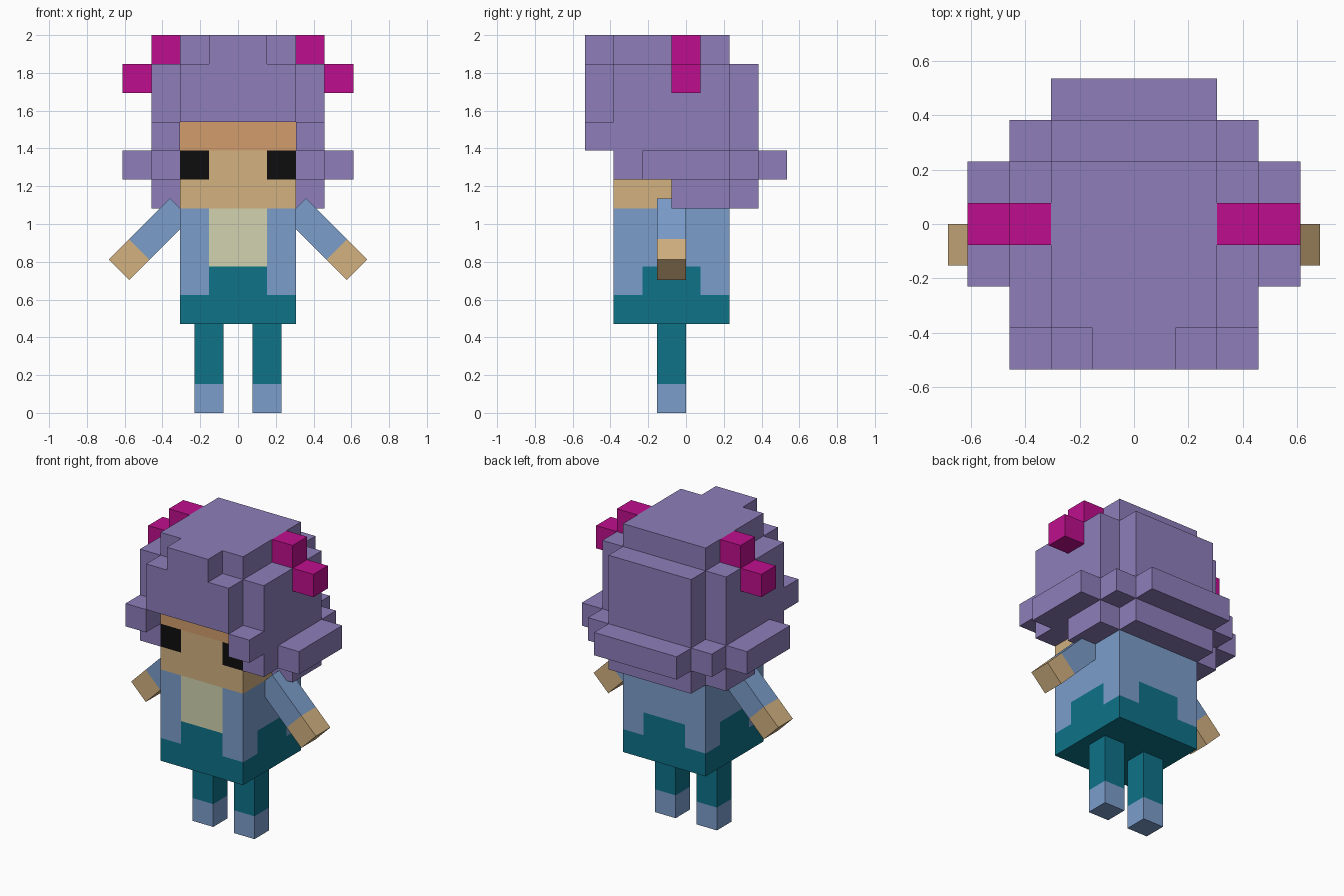
import bpy, bmesh, math
from mathutils import Matrix, Vector

if "Cube" in bpy.data.objects:
    bpy.data.objects.remove(bpy.data.objects["Cube"])

U = 0.153                 # one block
ZB = 2 - 10 * U           # underside of the torso


def P(x, y, z):
    """Block coordinates -> world (torso axis sits half a block forward)."""
    return Vector((x * U, (y - 0.5) * U, ZB + z * U))


def material(name, hexcode):
    m = bpy.data.materials.new(name)
    c = [int(hexcode[i:i + 2], 16) / 255 for i in (0, 2, 4)]
    m.diffuse_color = [v / 12.92 if v <= 0.04045 else ((v + 0.055) / 1.055) ** 2.4 for v in c] + [1]
    m.use_nodes = True
    m.node_tree.nodes["Principled BSDF"].inputs["Base Color"].default_value = m.diffuse_color
    return m


PURPLE = material("purple hair", "8E7EBB")
PINK = material("pink bow", "BE0F8D")
SKIN = material("tan skin", "D2B180")
BROW = material("shaded forehead", "D29C6C")
BLACK = material("black eye", "0D0D0D")
BLUE = material("blue cloth", "7B9DCB")
CREAM = material("cream shirt", "D2D3B0")
TEAL = material("teal trousers", "0E7389")


def finish(bm, name, mats):
    me = bpy.data.meshes.new(name)
    bm.to_mesh(me)
    bm.free()
    for m in mats:
        me.materials.append(m)
    ob = bpy.data.objects.new(name, me)
    bpy.context.collection.objects.link(ob)
    return ob


def block(name, lo, hi, mats, cuts=(), rule=None, spin=None):
    """Box in block units, sliced at cuts (axis, value), coloured by rule(centre, normal)."""
    bm = bmesh.new()
    bmesh.ops.create_cube(bm, size=1)
    for v in bm.verts:
        v.co = Vector([(a + b) / 2 + c * (b - a) for a, b, c in zip(lo, hi, v.co)])
    for axis, value in cuts:
        n, p = Vector((0, 0, 0)), Vector((0, 0, 0))
        n[axis], p[axis] = 1, value
        bmesh.ops.bisect_plane(bm, geom=bm.verts[:] + bm.edges[:] + bm.faces[:], plane_co=p, plane_no=n)
    bm.normal_update()
    if rule:
        for f in bm.faces:
            f.material_index = rule(f.calc_center_median(), f.normal)
    for v in bm.verts:
        v.co = P(*(spin @ v.co if spin else v.co))
    return finish(bm, name, mats)


# Torso: blue jacket, cream shirt panel, teal trousers with a raised tab on every side
def torso_rule(c, n):
    side = c.y if abs(n.x) > 0.5 else c.x
    if n.z < 0.5 and (c.z < 1 or (c.z < 2 and abs(side) < 1)):
        return 1
    return 2 if n.y < -0.5 and abs(c.x) < 1 else 0


block("torso", (-2, -2, 0), (2, 2, 4), [BLUE, TEAL, CREAM],
      [(0, -1), (0, 1), (1, -1), (1, 1), (2, 1), (2, 2)], torso_rule)


# Head: skin with darker forehead and square eyes
def head_rule(c, n):
    if c.z > 6:
        return 1
    return 2 if n.y < -0.5 and c.z > 5 and abs(c.x) > 1 else 0


block("head", (-2, -2, 4), (2, 2, 7), [SKIN, BROW, BLACK],
      [(0, -1), (0, 1), (2, 5), (2, 6)], head_rule)

# Limbs and bows, mirrored left and right
floor = -ZB / U
for s, side in ((-1, "left"), (1, "right")):
    block(side + "_leg", (s - 0.5, -0.5, floor), (s + 0.5, 0.5, 0), [TEAL, BLUE],
          [(2, floor + 1)], lambda c, n: int(c.z < floor + 1))
    spin = Matrix.Translation((s * 2, 0, 4)) @ Matrix.Rotation(-s * math.pi / 4, 4, 'Y')
    block(side + "_arm", (-0.5, -0.5, -3), (0.5, 0.5, 0), [BLUE, SKIN],
          [(2, -2)], lambda c, n: int(c.z < -2), spin)
    for i, (x, z) in enumerate(((2.5, 9), (3.5, 8))):
        block(f"{side}_bow_block_{i}", (s * x - 0.5, 0, z), (s * x + 0.5, 1, z + 1), [PINK])

# Hair: a stepped shell made from block ranges (x is mirrored)
RANGES = [  # x0, x1, y0, y1, z0, z1
    (0, 2, -2, 2, 7, 10),    # crown
    (0, 1, -3, -2, 9, 10),   # top tuft
    (0, 2, -3, -2, 7, 9),    # fringe
    (2, 3, -3, -2, 6, 7),    # fringe corner
    (2, 3, -2, 2, 5, 9),     # side
    (2, 3, 0, 2, 4, 5),      # lower side
    (3, 4, -1, 2, 5, 6),     # side curl
    (0, 2, 2, 3, 4, 9),      # back
    (2, 3, 2, 3, 5, 6),      # back corner
    (0, 2, 3, 4, 5, 6),      # back curl
]


def cells(r):
    half = {(x, y, z) for x in range(r[0], r[1]) for y in range(r[2], r[3]) for z in range(r[4], r[5])}
    return half | {(-1 - x, y, z) for x, y, z in half}


hair = set().union(*map(cells, RANGES))
solid = hair | cells((0, 2, -2, 2, 4, 7))     # the head fills the inside
bm = bmesh.new()
for c in hair:
    for axis in range(3):
        for d in (0, 1):
            nb = list(c)
            nb[axis] += 2 * d - 1
            if tuple(nb) in solid:
                continue
            ring = []
            for a, b in ((0, 0), (1, 0), (1, 1), (0, 1))[::1 if d else -1]:
                q = list(c)
                q[axis] += d
                q[(axis + 1) % 3] += a
                q[(axis + 2) % 3] += b
                ring.append(bm.verts.new(P(*q)))
            bm.faces.new(ring)
bmesh.ops.remove_doubles(bm, verts=bm.verts[:], dist=0.001)
bmesh.ops.dissolve_limit(bm, angle_limit=0.01, verts=bm.verts[:], edges=bm.edges[:])
finish(bm, "hair", [PURPLE])
